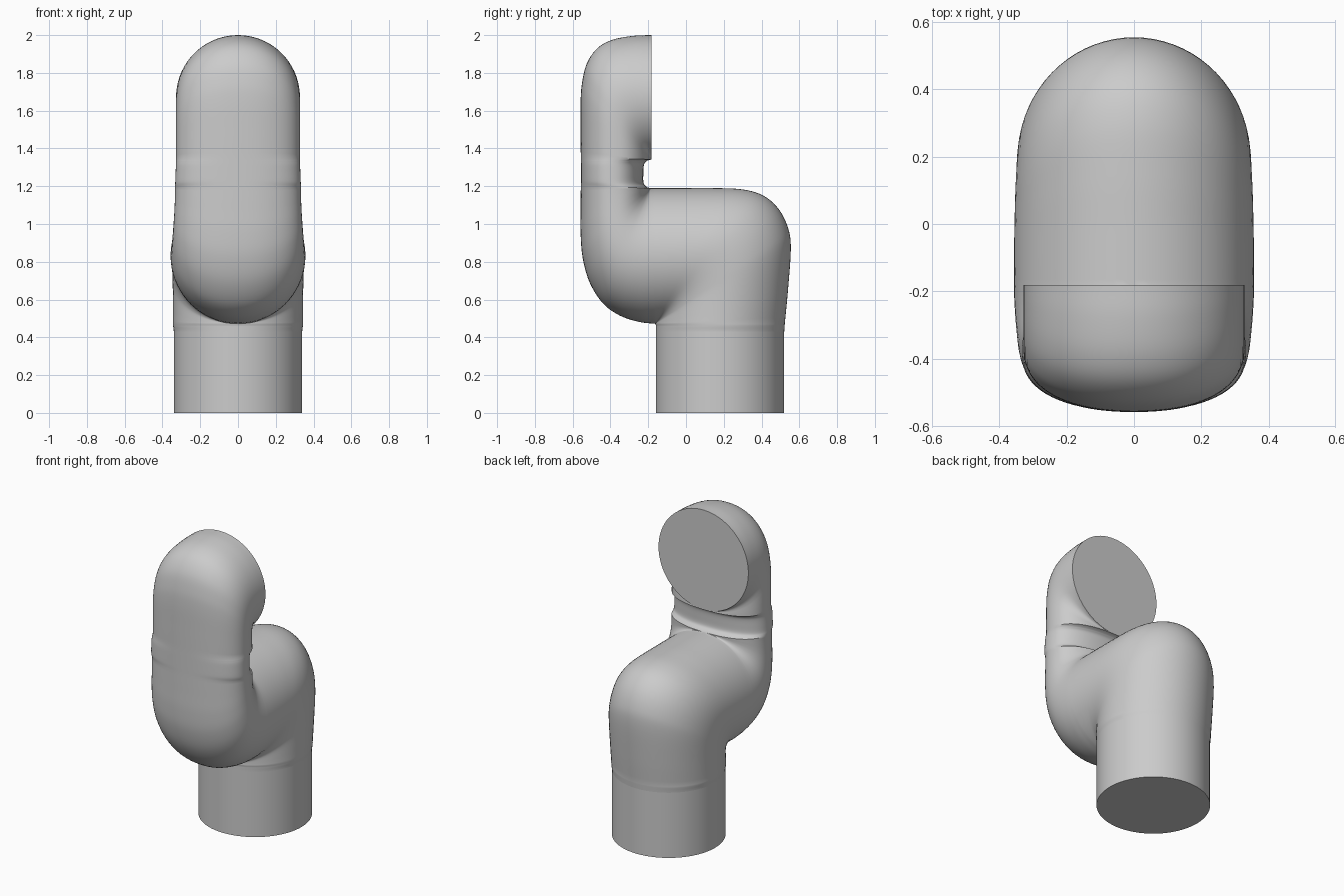
import bpy, bmesh, math
from mathutils import Vector

if "Cube" in bpy.data.objects:
    bpy.data.objects.remove(bpy.data.objects["Cube"])

SEG = 72     # vertices around each section
SUB = 5      # steps between control points


def catmull(pts, sub=SUB):
    """Smooth curve through 2D (y, z) points."""
    p = [Vector(q) for q in pts]
    p = [2 * p[0] - p[1]] + p + [2 * p[-1] - p[-2]]
    out = []
    for i in range(1, len(p) - 2):
        a, b, c, d = p[i - 1:i + 3]
        for k in range(sub):
            t = k / sub
            out.append(0.5 * (2 * b + (c - a) * t + (2 * a - 5 * b + 4 * c - d) * t * t
                              + (3 * b - a - 3 * c + d) * t ** 3))
    return out + [p[-2]]


def stations(front, back, w0, w1, n0, n1):
    """Sections spanning front edge to back edge; a single-point edge acts as a pivot."""
    count = max(len(front), len(back))
    f = catmull(front) if len(front) > 1 else [Vector(front[0])] * ((count - 1) * SUB + 1)
    b = catmull(back) if len(back) > 1 else [Vector(back[0])] * ((count - 1) * SUB + 1)
    last = len(f) - 1
    res = []
    for i in range(last + 1):
        t = i / last
        t = t * t * (3 - 2 * t)
        res.append((f[i], b[i], w0 + (w1 - w0) * t, n0 + (n1 - n0) * t))
    return res


def spow(v, e):
    return math.copysign(abs(v) ** e, v)


def loft(name, secs):
    bm = bmesh.new()
    rings = []
    for f, b, w, n in secs:
        mid, half = (f + b) / 2, (b - f) / 2
        ring = []
        for k in range(SEG):
            a = 2 * math.pi * k / SEG
            yz = mid + half * spow(math.cos(a), 2 / n)
            ring.append(bm.verts.new((w * spow(math.sin(a), 2 / n), yz.x, yz.y)))
        rings.append(ring)
    for r, s in zip(rings, rings[1:]):
        for k in range(SEG):
            j = (k + 1) % SEG
            bm.faces.new((r[k], r[j], s[j], s[k]))
    bm.faces.new(rings[0])
    bm.faces.new(rings[-1])
    bmesh.ops.remove_doubles(bm, verts=bm.verts, dist=0.0004)
    bmesh.ops.recalc_face_normals(bm, faces=bm.faces)
    me = bpy.data.meshes.new(name)
    bm.to_mesh(me)
    bm.free()
    ob = bpy.data.objects.new(name, me)
    bpy.context.collection.objects.link(ob)
    return ob


# lower elbow: turns from the base round to the front
elbow = stations([(-0.16, 0.43), (-0.16, 0.465)], [(0.52, 0.43), (0.523, 0.47)],
                 0.34, 0.344, 2, 2)
elbow += stations([(-0.163, 0.472)],
                  [(0.523, 0.472), (0.54, 0.65), (0.555, 0.87), (0.54, 0.98), (0.49, 1.08),
                   (0.41, 1.15), (0.3, 1.183), (0.15, 1.19), (0, 1.19), (-0.165, 1.19)],
                  0.344, 0.357, 2, 2)
# front bend: turns upward into the flat arm
front = stations([(-0.168, 0.472), (-0.25, 0.482), (-0.35, 0.515), (-0.44, 0.58), (-0.51, 0.69),
                  (-0.547, 0.82), (-0.558, 0.95), (-0.558, 1.08), (-0.557, 1.2)],
                 [(-0.19, 1.19)], 0.357, 0.333, 2, 2.3)
# notch on the back of the arm
notch = stations([(-0.557, 1.21), (-0.557, 1.23), (-0.557, 1.27), (-0.557, 1.31), (-0.557, 1.335)],
                 [(-0.205, 1.194), (-0.224, 1.215), (-0.226, 1.265), (-0.222, 1.315), (-0.205, 1.336)],
                 0.333, 0.328, 2.3, 2.3)
# top bend: ends in a round flat face looking back
top = stations([(-0.557, 1.35), (-0.558, 1.5), (-0.558, 1.65), (-0.55, 1.75), (-0.525, 1.85),
                (-0.47, 1.93), (-0.39, 1.975), (-0.28, 1.996), (-0.182, 2.0)],
               [(-0.182, 1.342)], 0.328, 0.328, 2.3, 2)
arm = loft("arm_link", elbow + front + notch + top)

# base collar
bpy.ops.mesh.primitive_cylinder_add(vertices=SEG, radius=0.34, depth=0.43, location=(0, 0.18, 0.215))
base = bpy.context.object
base.name = "base_collar"

for ob in (arm, base):
    bpy.ops.object.select_all(action='DESELECT')
    ob.select_set(True)
    bpy.context.view_layer.objects.active = ob
    bpy.ops.object.shade_smooth_by_angle(angle=math.radians(35))
